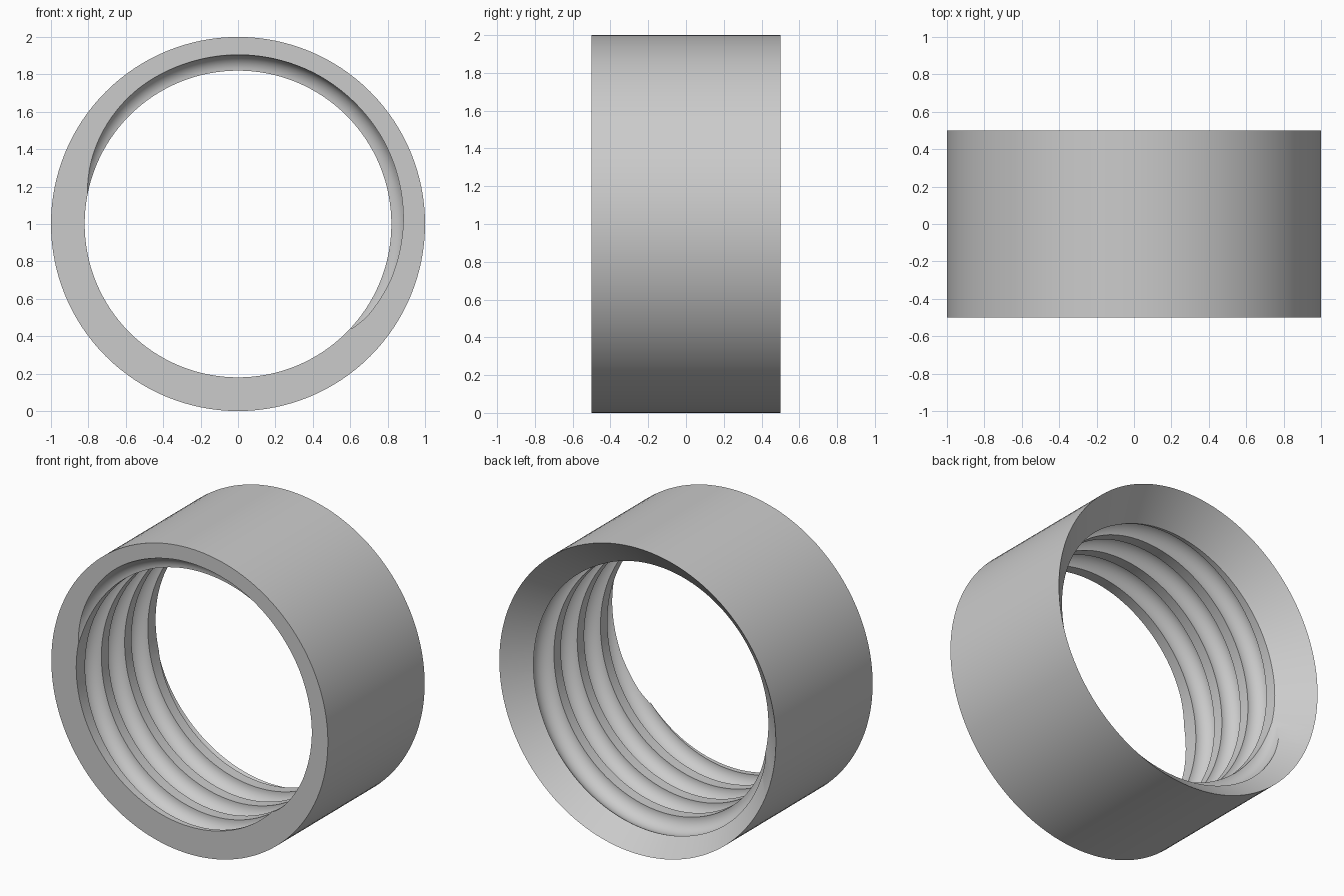
import bpy, bmesh, math
from mathutils import Vector

if "Cube" in bpy.data.objects:
    bpy.data.objects.remove(bpy.data.objects["Cube"], do_unlink=True)

OUTER, BORE, HALF = 1.0, 0.82, 0.5
GROOVE, PITCH, TURNS = 0.085, 0.24, 4
SEGMENTS, SIDES = 128, 24

grey = bpy.data.materials.new("plain grey")
grey.use_nodes = True
colour = (0.6, 0.6, 0.6, 1)
grey.diffuse_color = colour
grey.node_tree.nodes["Principled BSDF"].inputs["Base Color"].default_value = colour


def polar(radius, angle, y):
    """Point around the ring's axis, which runs along y."""
    return Vector((radius * math.cos(angle), y, 1 + radius * math.sin(angle)))


def swept_mesh(name, sections, closed):
    """Join a row of matching cross-sections into a solid."""
    bm = bmesh.new()
    rows = [[bm.verts.new(p) for p in section] for section in sections]
    pairs = list(zip(rows, rows[1:]))
    if closed:
        pairs.append((rows[-1], rows[0]))
    else:
        bm.faces.new(rows[0])
        bm.faces.new(rows[-1])
    n = len(rows[0])
    for a, b in pairs:
        for i in range(n):
            j = (i + 1) % n
            bm.faces.new((a[i], a[j], b[j], b[i]))
    bmesh.ops.recalc_face_normals(bm, faces=bm.faces)
    mesh = bpy.data.meshes.new(name)
    bm.to_mesh(mesh)
    bm.free()
    mesh.materials.append(grey)
    obj = bpy.data.objects.new(name, mesh)
    bpy.context.collection.objects.link(obj)
    return obj


# Ring body: flat front, plain bore, 45 degree countersink at the back
profile = [(OUTER, -HALF), (OUTER, HALF), (BORE, HALF - (OUTER - BORE)), (BORE, -HALF)]
ring = swept_mesh("threaded_ring", [
    [polar(r, math.tau * k / SEGMENTS, y) for r, y in profile]
    for k in range(SEGMENTS)], True)

# Round helical cutter that eases in and out at its two ends
sections = []
steps = TURNS * SEGMENTS
ease = SEGMENTS / 6
for k in range(steps + 1):
    angle = math.pi - math.tau * (k + 0.37) / SEGMENTS
    y = -HALF - 0.063 + PITCH * k / SEGMENTS
    fade = max(0, 1 - min(k, steps - k) / ease)
    centre = BORE - 0.09 * fade ** 2
    sections.append([
        polar(centre + GROOVE * math.cos(t), angle, y + GROOVE * math.sin(t))
        for t in (math.tau * (i + 0.3) / SIDES for i in range(SIDES))])
cutter = swept_mesh("groove_cutter", sections, False)
cutter.hide_render = True

# Cut the groove and keep the resulting mesh
cut = ring.modifiers.new("groove", 'BOOLEAN')
cut.operation = 'DIFFERENCE'
cut.solver = 'EXACT'
cut.object = cutter
bpy.context.view_layer.update()
result = bpy.data.meshes.new_from_object(ring.evaluated_get(bpy.context.evaluated_depsgraph_get()))
ring.modifiers.clear()
ring.data = result
bpy.data.objects.remove(cutter, do_unlink=True)

bpy.ops.object.select_all(action='DESELECT')
ring.select_set(True)
bpy.context.view_layer.objects.active = ring
bpy.ops.object.shade_smooth_by_angle(angle=math.radians(30))
